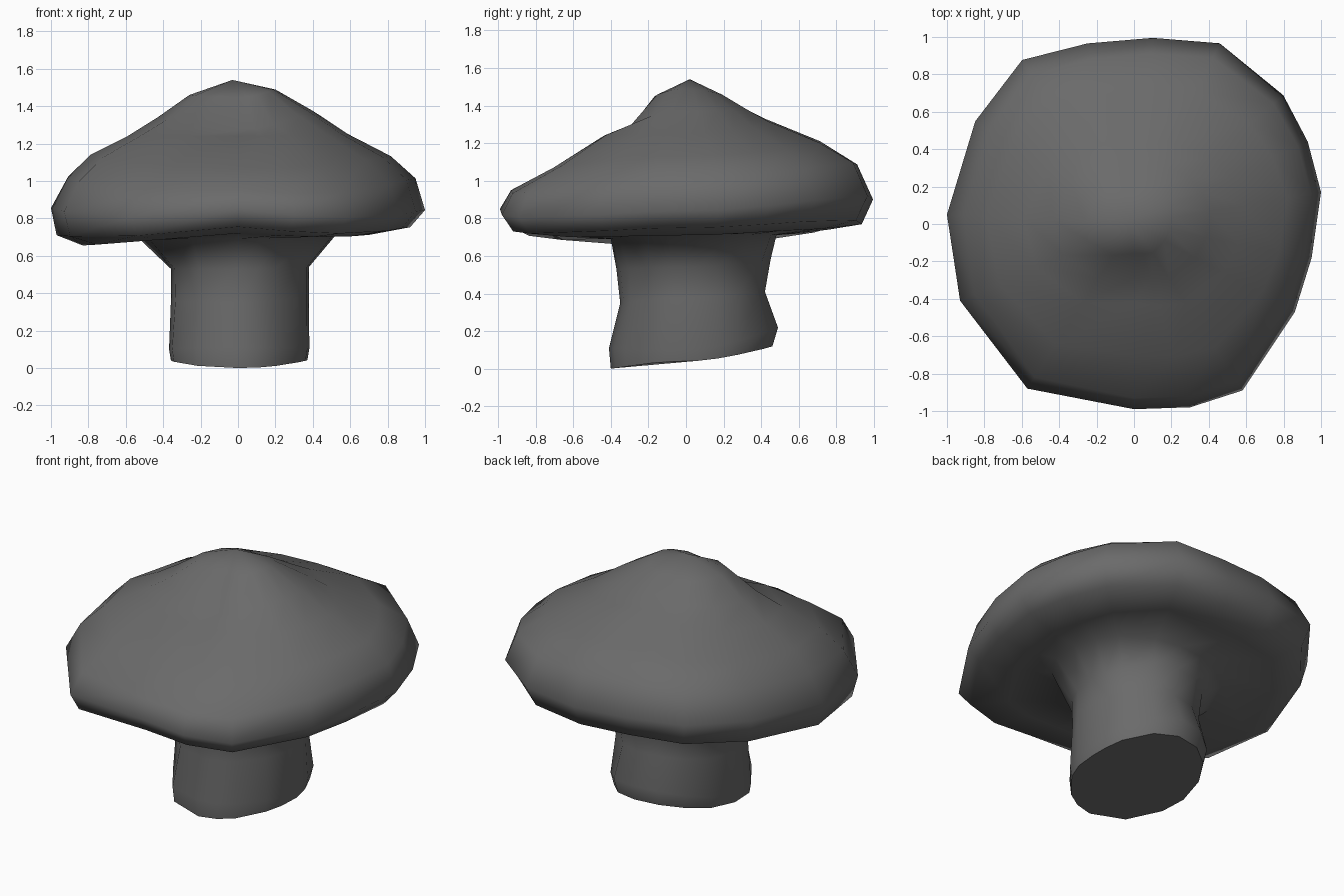
import bpy, bmesh, math

if "Cube" in bpy.data.objects:
    bpy.data.objects.remove(bpy.data.objects["Cube"])

# Rim outline seen from above, counter-clockwise
OUTLINE = [(1.0, .17), (.93, .44), (.80, .69), (.46, .97), (.10, 1.0), (-.25, .97),
           (-.60, .88), (-.85, .55), (-1.0, .05), (-.93, -.41), (-.57, -.88),
           (0, -.99), (.30, -.98), (.58, -.89), (.86, -.47), (.95, -.18)]

# Each ring: (scale, height) towards right, back, left, front
STEM = [
    [(.37, .04), (.46, .12), (.36, .04), (.40, .00)],
    [(.38, .10), (.49, .22), (.37, .10), (.41, .11)],
    [(.38, .38), (.42, .41), (.36, .36), (.35, .35)],
    [(.38, .54), (.45, .58), (.36, .53), (.37, .53)],
    [(.53, .715), (.48, .71), (.54, .70), (.40, .69)],
]
CAP = [
    [(.70, .71), (.75, .735), (.83, .655), (.72, .72)],
    [(.92, .75), (.935, .76), (.97, .71), (.94, .755)],
    [(1.0, .84), (.995, .89), (1.0, .855), (1.0, .85)],
    [(.95, 1.01), (.91, 1.08), (.91, 1.02), (.94, .95)],
    [(.82, 1.13), (.71, 1.21), (.79, 1.14), (.71, 1.07)],
    [(.59, 1.25), (.42, 1.33), (.59, 1.24), (.43, 1.24)],
    [(.41, 1.37), (.31, 1.385), (.43, 1.34), (.29, 1.27)],
    [(.20, 1.49), (.20, 1.45), (.26, 1.46), (.16, 1.445)],
]
RIM_TILT = [.02, .045, .055, .04, .01, 0, 0, 0]   # extra tilt of the cap rings' diagonals
APEX = (-.03, .02, 1.54)
DARK_GREY = (.145, .145, .145, 1)


def add_ring(bm, ring, stem=False, tilt=0):
    """Scale the outline, blending smoothly between the four directions."""
    verts = []
    for x, y in OUTLINE:
        a = math.atan2(y, x)
        if stem:  # the stem is rounder than the cap and a little skewed
            r = 1 + .03 * math.sin(2 * a)
            x, y = r * math.cos(a), r * math.sin(a)
        w = [max(0, math.cos(a - i * math.pi / 2)) ** 2 for i in range(4)]
        s = sum(k * d[0] for k, d in zip(w, ring))
        z = sum(k * d[1] for k, d in zip(w, ring))
        z += tilt * math.sin(a) * abs(math.sin(2 * a))
        verts.append(bm.verts.new((x * s, y * s, z)))
    return verts


# Mushroom: one continuous skin from stem foot to cap tip
bm = bmesh.new()
rings = [add_ring(bm, r, stem=True) for r in STEM]
rings += [add_ring(bm, r, tilt=t) for r, t in zip(CAP, RIM_TILT)]
n = len(OUTLINE)
for low, high in zip(rings, rings[1:]):
    for i in range(n):
        j = (i + 1) % n
        bm.faces.new((low[i], low[j], high[j], high[i]))

# Tip
tip = bm.verts.new(APEX)
for i in range(n):
    bm.faces.new((rings[-1][i], rings[-1][(i + 1) % n], tip))

# Foot, the only sharp edge
foot = bm.faces.new(rings[0][::-1])
bmesh.ops.recalc_face_normals(bm, faces=bm.faces)
for f in bm.faces:
    f.smooth = True
for e in foot.edges:
    e.smooth = False

mesh = bpy.data.meshes.new("mushroom")
bm.to_mesh(mesh)
bm.free()
mat = bpy.data.materials.new("dark_grey")
mat.diffuse_color = DARK_GREY
mat.use_nodes = True
mat.node_tree.nodes["Principled BSDF"].inputs["Base Color"].default_value = mat.diffuse_color
mesh.materials.append(mat)
obj = bpy.data.objects.new("mushroom", mesh)
bpy.context.collection.objects.link(obj)
